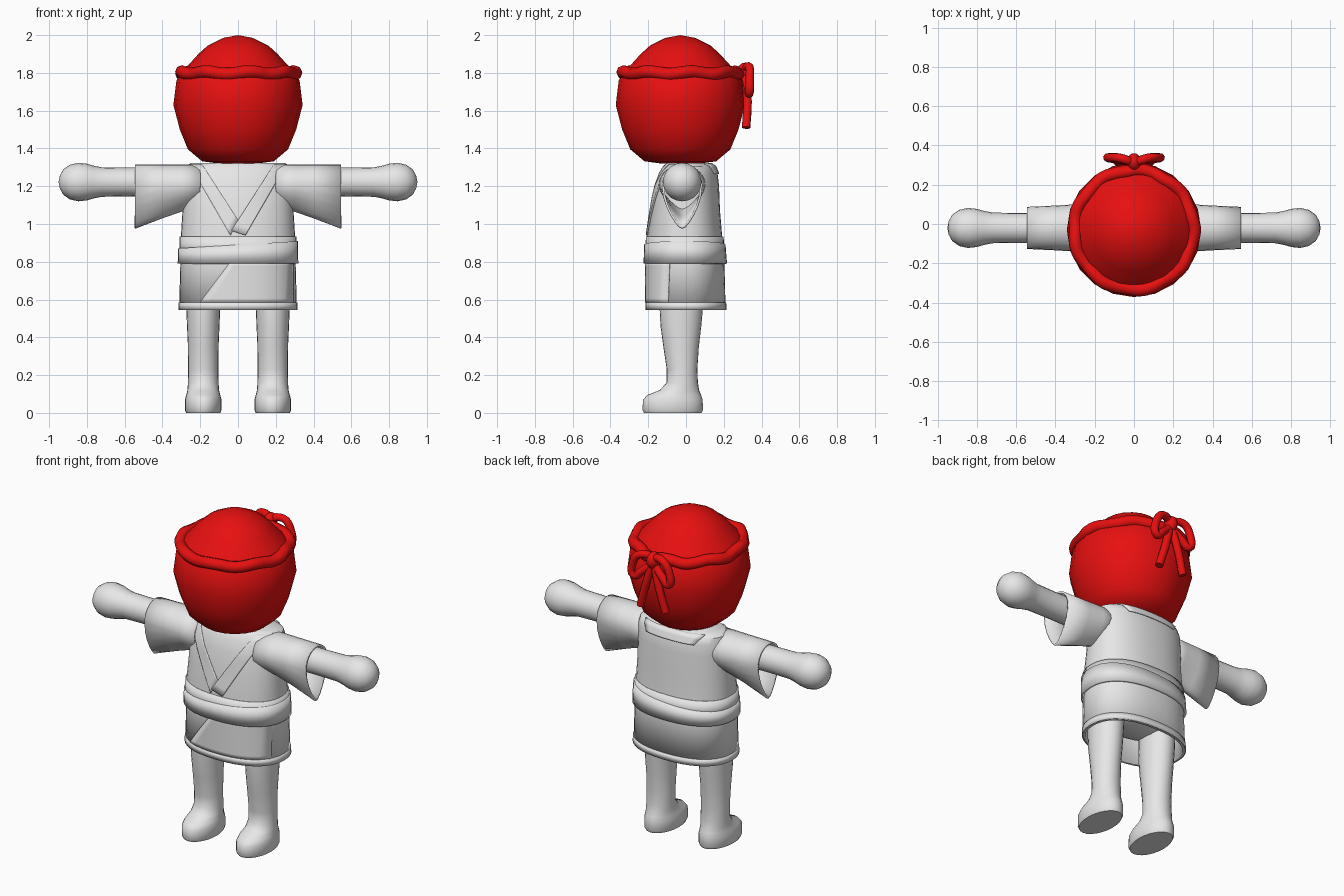
import bpy, bmesh
from math import sin, cos, pi, tau, radians
from mathutils import Vector

old = bpy.data.objects.get("Cube")
if old:
    bpy.data.objects.remove(old, do_unlink=True)


def material(name, rgb):
    m = bpy.data.materials.new(name)
    m.use_nodes = True
    m.diffuse_color = (*rgb, 1)
    m.node_tree.nodes["Principled BSDF"].inputs["Base Color"].default_value = (*rgb, 1)
    return m


GREY = material("plain grey", (0.8, 0.8, 0.8))
RED = material("bright red", (0.8, 0.005, 0.005))


def smooth(ob, angle=40):
    bpy.ops.object.select_all(action='DESELECT')
    ob.select_set(True)
    bpy.context.view_layer.objects.active = ob
    bpy.ops.object.shade_smooth_by_angle(angle=radians(angle))


def grid(name, rows, mat, closed=True, caps=(), thick=0, angle=40):
    """Skin a list of point rows; closed rows make a tube, caps fill its ends."""
    bm = bmesh.new()
    vs = [[bm.verts.new(p) for p in row] for row in rows]
    n = len(rows[0])
    for r0, r1 in zip(vs, vs[1:]):
        for i in range(n if closed else n - 1):
            j = (i + 1) % n
            bm.faces.new((r0[i], r0[j], r1[j], r1[i]))
    for c in caps:
        bm.faces.new(vs[c])
    bmesh.ops.remove_doubles(bm, verts=bm.verts, dist=1e-5)
    bmesh.ops.recalc_face_normals(bm, faces=bm.faces)
    me = bpy.data.meshes.new(name)
    bm.to_mesh(me)
    bm.free()
    me.materials.append(mat)
    ob = bpy.data.objects.new(name, me)
    bpy.context.collection.objects.link(ob)
    smooth(ob, angle)
    if thick:
        mod = ob.modifiers.new("wall", 'SOLIDIFY')
        mod.thickness = thick
        mod.offset = -1
    return ob


def oval(z, cx, rx, cy, ry, n=24):
    return [(cx + rx * cos(tau * i / n), cy + ry * sin(tau * i / n), z) for i in range(n)]


def tube(name, points, radius, mat, closed=False):
    cu = bpy.data.curves.new(name, 'CURVE')
    cu.dimensions = '3D'
    cu.bevel_depth = radius
    cu.bevel_resolution = 2
    cu.resolution_u = 4
    cu.use_fill_caps = True
    sp = cu.splines.new('BEZIER')
    sp.bezier_points.add(len(points) - 1)
    for bp, p in zip(sp.bezier_points, points):
        bp.co = p
        bp.handle_left_type = bp.handle_right_type = 'AUTO'
    sp.use_cyclic_u = closed
    cu.materials.append(mat)
    ob = bpy.data.objects.new(name, cu)
    bpy.context.collection.objects.link(ob)
    bpy.ops.object.select_all(action='DESELECT')
    ob.select_set(True)
    bpy.context.view_layer.objects.active = ob
    bpy.ops.object.convert(target='MESH')
    smooth(bpy.context.object, 60)


# Robe outline: height, half width, half depth, depth centre
ROBE = [(0.545, 0.312, 0.21, 0), (0.8, 0.305, 0.207, -0.004), (0.94, 0.302, 0.198, -0.007),
        (1.07, 0.294, 0.183, -0.003), (1.2, 0.29, 0.172, 0.003), (1.27, 0.285, 0.155, 0.012),
        (1.305, 0.275, 0.138, 0.015), (1.322, 0.25, 0.115, 0.012)]
POWER = 2.3


def robe_at(z):
    z = min(max(z, ROBE[0][0]), ROBE[-1][0])
    for p, q in zip(ROBE, ROBE[1:]):
        if z <= q[0]:
            t = (z - p[0]) / (q[0] - p[0])
            return [p[k] + t * (q[k] - p[k]) for k in (1, 2, 3)]


def robe_ring(z, off=0, tilt=0, n=40):
    a, b, yc = robe_at(z)
    ring = []
    for i in range(n):
        c, s = cos(tau * i / n), sin(tau * i / n)
        x = (a + off) * abs(c) ** (2 / POWER) * (1 if c > 0 else -1)
        y = (b + off) * abs(s) ** (2 / POWER) * (1 if s > 0 else -1)
        ring.append((x, yc + y, z + tilt * x))
    return ring


def robe_plate(name, top, bottom, off, side=-1, n=10):
    """Thin cloth plate lying on the robe between a top and a bottom edge."""
    rows = []
    for i in range(n + 1):
        ends = [Vector(t).lerp(Vector(b), i / n) for t, b in zip(top, bottom)]
        row = []
        for j in range(n + 1):
            x, z = ends[0].lerp(ends[1], j / n)
            a, b, yc = robe_at(z)
            depth = b * max(0, 1 - abs(x / a) ** POWER) ** (1 / POWER)
            row.append((x, yc + side * (depth + off), z))
        rows.append(row)
    ob = grid(name, rows, GREY, closed=False)
    mod = ob.modifiers.new("wall", 'SOLIDIFY')
    mod.thickness = 0.009
    mod.offset = 0


# Robe body, open below
grid("robe", [robe_ring(r[0]) for r in ROBE], GREY, caps=(-1,), thick=0.015)
grid("robe_hem", [robe_ring(z, 0.004) for z in (0.545, 0.585)], GREY, thick=0.006)
robe_plate("skirt_overlap", ((-0.04, 0.8), (0.29, 0.8)), ((-0.2, 0.585), (0.29, 0.585)), 0.002)

# Belt and its slanted outer wrap
grid("belt", [robe_ring(z, 0.007) for z in (0.83, 0.935)], GREY, thick=0.012)
grid("belt_wrap", [robe_ring(0.79, 0.014), robe_ring(0.89, 0.014, 0.06)], GREY, thick=0.018)

# Crossed lapels and the back of the collar
robe_plate("left_lapel", ((0.19, 1.315), (0.255, 1.315)), ((-0.035, 0.965), (0.04, 0.94)), 0.004)
robe_plate("right_lapel", ((-0.255, 1.315), (-0.19, 1.315)), ((-0.04, 0.94), (0, 1.02)), 0.001)
robe_plate("back_collar", ((-0.2, 1.318), (0.2, 1.318)), ((-0.16, 1.265), (0.16, 1.265)), 0.003, 1)


def sleeve_ring(x, width, bottom, n=24):
    ring = []
    for i in range(n):
        c, s = cos(tau * i / n), sin(tau * i / n)
        y = width * c * (1 if s > 0 else 1 - 0.4 * s * s)
        ring.append((x, y - 0.02, 1.205 + s * (0.11 if s > 0 else 1.205 - bottom)))
    return ring


ARM = [(0.2, 0.078), (0.6, 0.076), (0.72, 0.078), (0.765, 0.087), (0.8, 0.097), (0.845, 0.102),
       (0.89, 0.092), (0.925, 0.067), (0.943, 0.035), (0.95, 0)]
LEG = [(0, 0.09, -0.07, 0.152), (0.015, 0.097, -0.07, 0.16), (0.07, 0.097, -0.07, 0.158),
       (0.095, 0.09, -0.062, 0.142), (0.12, 0.084, -0.035, 0.105), (0.16, 0.081, -0.02, 0.083),
       (0.23, 0.08, -0.021, 0.081), (0.35, 0.081, -0.026, 0.094), (0.46, 0.086, -0.027, 0.108),
       (0.56, 0.09, -0.025, 0.115), (0.72, 0.092, -0.02, 0.12)]

for side, s in (("left", 1), ("right", -1)):
    # Wide hanging sleeve, arm with round hand, leg with foot
    sleeve = [(0.2, 0.125, 1.09), (0.3, 0.12, 1.065), (0.4, 0.114, 1.03), (0.545, 0.107, 0.975)]
    rows = [[(s * x, y, z) for x, y, z in sleeve_ring(*r)] for r in sleeve]
    grid(side + "_sleeve", rows, GREY, thick=0.012)
    rows = [[(s * x, -0.02 + r * cos(tau * i / 20), 1.222 + r * sin(tau * i / 20))
             for i in range(20)] for x, r in ARM]
    grid(side + "_arm", rows, GREY, caps=(0,), angle=60)
    rows = [oval(z, s * 0.184, rx, cy, ry) for z, rx, cy, ry in LEG]
    grid(side + "_leg", rows, GREY, caps=(0, -1), angle=50)

# Hips joining the legs inside the robe
grid("hips", [oval(0.72 - 0.1 * cos(pi * k / 8), 0, 0.28 * sin(pi * k / 8), -0.01,
                   0.17 * sin(pi * k / 8)) for k in range(9)], GREY)

# Head
HEAD = [(0, 1.32), (0.1, 1.32), (0.19, 1.332), (0.265, 1.395), (0.308, 1.5), (0.342, 1.63),
        (0.326, 1.76), (0.288, 1.815), (0.255, 1.85), (0.21, 1.9), (0.16, 1.945),
        (0.08, 1.985), (0, 2.0)]
grid("head", [oval(z, 0, r, -0.03, r, 20) for r, z in HEAD], RED, angle=60)

# Twisted headband
band = []
for i in range(30):
    a = tau * i / 30
    r = 0.302 + 0.005 * cos(9 * a)
    band.append((r * cos(a), -0.03 + r * sin(a), 1.8 + 0.007 * sin(8 * a)))
tube("headband", band, 0.034, RED, closed=True)

# Bow at the back: knot, loops and tails
grid("bow_knot", [oval(1.805 - 0.05 * cos(pi * k / 8), 0, 0.036 * sin(pi * k / 8), 0.315,
                       0.046 * sin(pi * k / 8), 14) for k in range(9)], RED, angle=60)
for side, s in (("left", 1), ("right", -1)):
    loop = [(0.01, 0.315, 1.81), (0.07, 0.335, 1.832), (0.122, 0.338, 1.77),
            (0.118, 0.335, 1.69), (0.075, 0.33, 1.72)]
    tube(side + "_bow_loop", [(s * x, y, z) for x, y, z in loop], 0.023, RED, closed=True)
    tail = [(0.005, 0.315, 1.79), (0.045, 0.326, 1.65), (0.085, 0.318, 1.51)]
    tube(side + "_bow_tail", [(s * x, y, z) for x, y, z in tail], 0.023, RED)
